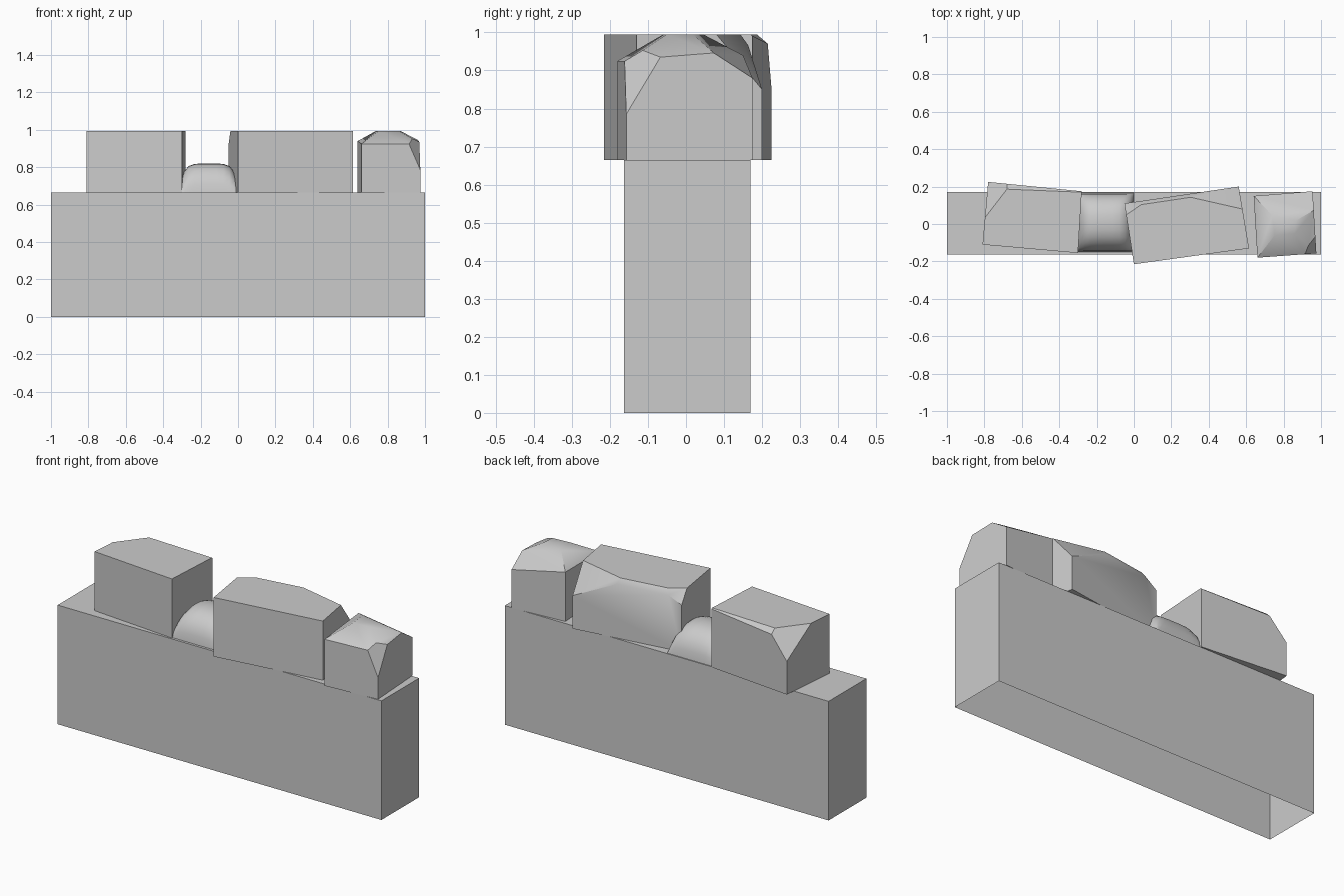
import bpy, bmesh, math
from mathutils import Vector

if "Cube" in bpy.data.objects:
    bpy.data.objects.remove(bpy.data.objects["Cube"])

stone_grey = bpy.data.materials.new("stone_grey")
stone_grey.use_nodes = True
GREY = (0.6, 0.6, 0.6, 1)
stone_grey.diffuse_color = GREY
stone_grey.node_tree.nodes["Principled BSDF"].inputs["Base Color"].default_value = GREY

WALL_TOP = 0.665
STONE_TOP = 0.995


def finish(name, bm, angle=None):
    bmesh.ops.recalc_face_normals(bm, faces=bm.faces)
    mesh = bpy.data.meshes.new(name)
    bm.to_mesh(mesh)
    bm.free()
    mesh.materials.append(stone_grey)
    obj = bpy.data.objects.new(name, mesh)
    bpy.context.collection.objects.link(obj)
    if angle:
        bpy.ops.object.select_all(action="DESELECT")
        obj.select_set(True)
        bpy.context.view_layer.objects.active = obj
        bpy.ops.object.shade_smooth_by_angle(angle=math.radians(angle))
    return obj


def prism(corners, z0, z1):
    bm = bmesh.new()
    base = bm.faces.new([bm.verts.new((x, y, z0)) for x, y in corners])
    ext = bmesh.ops.extrude_face_region(bm, geom=[base], use_keep_orig=True)
    top = [v for v in ext["geom"] if isinstance(v, bmesh.types.BMVert)]
    bmesh.ops.translate(bm, verts=top, vec=(0, 0, z1 - z0))
    bmesh.ops.recalc_face_normals(bm, faces=bm.faces)
    return bm


def worn_stone(name, corners, cuts):
    """Block with each worn facet sliced off by a plane through three points."""
    bm = prism(corners, WALL_TOP, STONE_TOP)
    middle = Vector((sum(c[0] for c in corners) / 4, sum(c[1] for c in corners) / 4, 0.7))
    for cut in cuts:
        a, b, c = map(Vector, cut)
        normal = (b - a).cross(c - a).normalized()
        if normal.dot(middle - a) > 0:
            normal.negate()
        geom = bm.verts[:] + bm.edges[:] + bm.faces[:]
        res = bmesh.ops.bisect_plane(bm, geom=geom, dist=1e-5, plane_co=a,
                                     plane_no=normal, clear_outer=True)
        rim = [e for e in res["geom_cut"] if isinstance(e, bmesh.types.BMEdge)]
        bmesh.ops.holes_fill(bm, edges=rim)
    finish(name, bm, 40)


# Wall body, open underneath
wall = prism([(-1, -0.163), (1, -0.163), (1, 0.17), (-1, 0.17)], 0, WALL_TOP)
wall.faces.ensure_lookup_table()
under = [f for f in wall.faces if f.calc_center_median().z < 0.01]
bmesh.ops.delete(wall, geom=under, context="FACES_ONLY")
finish("wall_body", wall)

# Long block at the -x end, worn at its rear outer corner
worn_stone("right_block",
           [(-0.81, -0.11), (-0.30, -0.155), (-0.28, 0.175), (-0.78, 0.225)],
           [[(-0.80, 0.03, 0.995), (-0.67, 0.21, 0.985), (-0.78, 0.225, 0.85)],
            [(-0.28, 0.17, 0.995), (-0.65, 0.185, 0.995), (-0.67, 0.215, 0.97)]])

# Longest block in the middle, worn at both rear corners
worn_stone("middle_block",
           [(0, -0.215), (0.615, -0.13), (0.56, 0.2), (-0.05, 0.11)],
           [[(0.58, 0.08, 0.995), (0.56, 0.2, 0.85), (0.25, 0.155, 0.995)],
            [(-0.05, 0.11, 0.925), (0.06, 0.127, 0.985), (-0.04, 0.05, 0.995)],
            [(-0.02, 0.095, 0.995), (0.25, 0.135, 0.995), (0.15, 0.14, 0.965)]])

# Small rounded block at the +x end
worn_stone("left_block",
           [(0.66, -0.18), (0.975, -0.157), (0.955, 0.175), (0.64, 0.15)],
           [[(0.66, -0.18, 0.925), (0.92, -0.16, 0.925), (0.85, -0.06, 0.99)],
            [(0.97, -0.065, 0.935), (0.963, 0.07, 0.945), (0.87, 0, 0.992)],
            [(0.975, -0.157, 0.785), (0.97, -0.07, 0.93), (0.915, -0.16, 0.925)],
            [(0.955, 0.175, 0.88), (0.64, 0.15, 0.94), (0.80, 0.04, 0.99)],
            [(0.64, 0.15, 0.94), (0.66, -0.18, 0.925), (0.73, 0, 0.985)]])

# Low rounded stone in the gap
bm = bmesh.new()
N = 12
bmesh.ops.create_grid(bm, x_segments=N, y_segments=N, size=1)
for v in bm.verts:
    u, w = (math.sin(c * math.pi / 2) for c in v.co.xy)
    rise = math.sqrt(max(0, (1 - abs(u) ** 5) * (1 - abs(w) ** 2.5)))
    v.co = (-0.155 + 0.155 * u, 0.008 + 0.157 * w, WALL_TOP + 0.155 * rise)
finish("low_stone", bm, 80)
